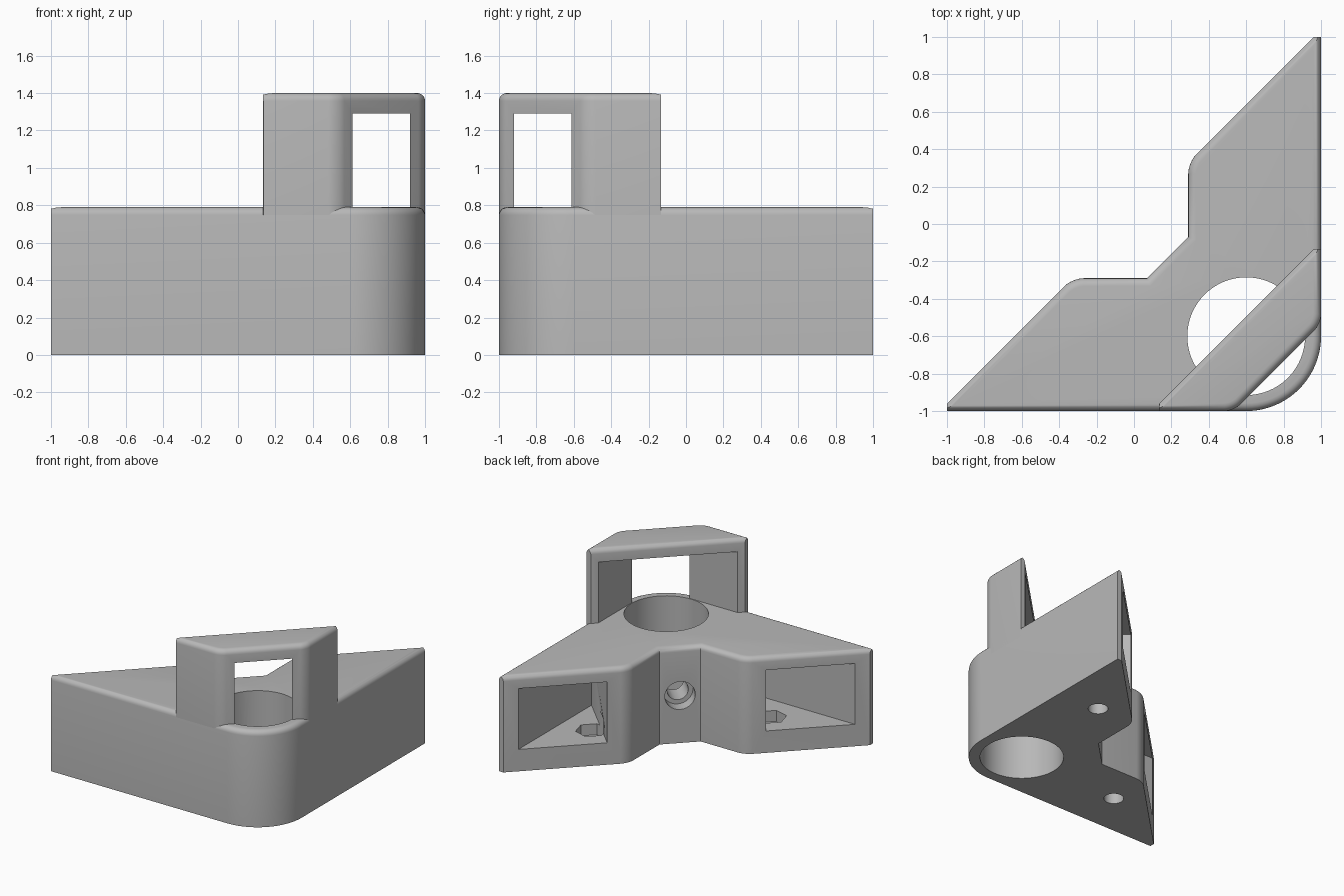
import bpy, bmesh, math
from mathutils import Matrix, Vector

cube = bpy.data.objects.get("Cube")
if cube:
    bpy.data.objects.remove(cube, do_unlink=True)

grey = bpy.data.materials.new("plain grey")
grey.use_nodes = True
colour = (0.48, 0.48, 0.48, 1)
grey.diffuse_color = colour
grey.node_tree.nodes["Principled BSDF"].inputs["Base Color"].default_value = colour


def prism(name, outline, z0, z1, rounds=(), top=0.0, clips=()):
    """Extrude an outline, round chosen corners, round the top rim, trim tips."""
    bm = bmesh.new()
    base = bm.faces.new([bm.verts.new((x, y, z0)) for x, y in outline])
    ext = bmesh.ops.extrude_face_region(bm, geom=[base])
    for v in ext["geom"]:
        if isinstance(v, bmesh.types.BMVert):
            v.co.z = z1
    bmesh.ops.recalc_face_normals(bm, faces=bm.faces)
    for corners, size, steps in rounds:
        edges = [e for e in bm.edges
                 if abs(e.verts[0].co.z - e.verts[1].co.z) > 0.01
                 and any((e.verts[0].co.xy - Vector(c)).length < 0.01 for c in corners)]
        bmesh.ops.bevel(bm, geom=edges, offset=size, segments=steps,
                        profile=0.5, affect='EDGES')
    if top:
        edges = [e for e in bm.edges if all(abs(v.co.z - z1) < 1e-4 for v in e.verts)]
        bmesh.ops.bevel(bm, geom=edges, offset=top, segments=5,
                        profile=0.5, affect='EDGES')
    for point, normal in clips:
        bmesh.ops.bisect_plane(bm, geom=bm.verts[:] + bm.edges[:] + bm.faces[:],
                               plane_co=point, plane_no=normal, clear_outer=True)
        bmesh.ops.holes_fill(bm, edges=[e for e in bm.edges if e.is_boundary], sides=0)
    bmesh.ops.recalc_face_normals(bm, faces=bm.faces)
    mesh = bpy.data.meshes.new(name)
    bm.to_mesh(mesh)
    bm.free()
    mesh.materials.append(grey)
    obj = bpy.data.objects.new(name, mesh)
    bpy.context.collection.objects.link(obj)
    return obj


def ring(x, y, radius, sides, turn=0.0):
    steps = [turn + math.tau * i / sides for i in range(sides)]
    return [(x + radius * math.cos(a), y + radius * math.sin(a)) for a in steps]


def mirrored(points):
    """Reflect across the diagonal plane of symmetry."""
    return [(-y, -x) for x, y in reversed(points)]


def activate(obj):
    bpy.ops.object.select_all(action='DESELECT')
    obj.select_set(True)
    bpy.context.view_layer.objects.active = obj


def cut(obj, cutter):
    cutter.hide_render = True
    mod = obj.modifiers.new("cut", 'BOOLEAN')
    mod.operation = 'DIFFERENCE'
    mod.solver = 'EXACT'
    mod.object = cutter
    activate(obj)
    bpy.ops.object.modifier_apply(modifier=mod.name)
    bpy.data.objects.remove(cutter, do_unlink=True)


# Corner body: two wings, a notch between them and one large round corner
half = [(0.29, 0.33), (0.29, -0.07)]
body = prism("corner_body",
             [(-1.04, -1), (1, -1), (1, 1.04)] + half + mirrored(half),
             0, 0.79,
             rounds=[([(1, -1)], 0.4, 20), ([half[0], (-0.33, -0.29)], 0.06, 5)],
             top=0.042,
             clips=[((-1, 0, 0), (-1, 0, 0)), ((0, 1, 0), (0, 1, 0))])

# Vertical tube bore
cut(body, prism("bore_cutter", ring(0.6, -0.6, 0.315, 64), -0.1, 1))

# Wing pockets with a nut recess and bolt hole in each floor
pocket = [(0.88, -0.03), (0.88, 0.92), (0.8, 1.0), (0.325, 0.525)]
for flip in (False, True):
    def side(points):
        return mirrored(points) if flip else points
    cut(body, prism("pocket_cutter", side(pocket), 0.18, 0.68))
    cut(body, prism("nut_cutter", side(ring(0.63, 0.33, 0.12, 6, math.pi / 4)), 0.09, 0.3))
    cut(body, prism("bolt_cutter", side(ring(0.63, 0.33, 0.075, 32)), -0.1, 0.2))

# Stepped clamp screw hole from the notch into the bore
axis = Vector((1, -1, 0)).to_track_quat('Z', 'Y').to_matrix().to_4x4()
place = Matrix.Translation((0.18, -0.18, 0.39)) @ axis
for radius, depth in ((0.115, 0.1), (0.08, 0.42)):
    screw = prism("screw_cutter", ring(0, 0, radius, 32), -0.1, depth)
    screw.data.transform(place)
    cut(body, screw)

# Strap arch over the round corner
arch = prism("strap_arch",
             [(0.095, -1), (0.533, -1), (1, -0.533), (1, -0.095)], 0.7, 1.4,
             rounds=[([(0.533, -1), (1, -0.533)], 0.05, 6)],
             top=0.042,
             clips=[((0.135, 0, 0), (-1, 0, 0)), ((0, -0.135, 0), (0, 1, 0))])
cut(arch, prism("arch_cutter", [(-0.3, -0.92), (0.92, -0.92), (0.92, 0.3)], 0.6, 1.29))

for part in (body, arch):
    activate(part)
    bpy.ops.object.shade_smooth_by_angle(angle=math.radians(32))
